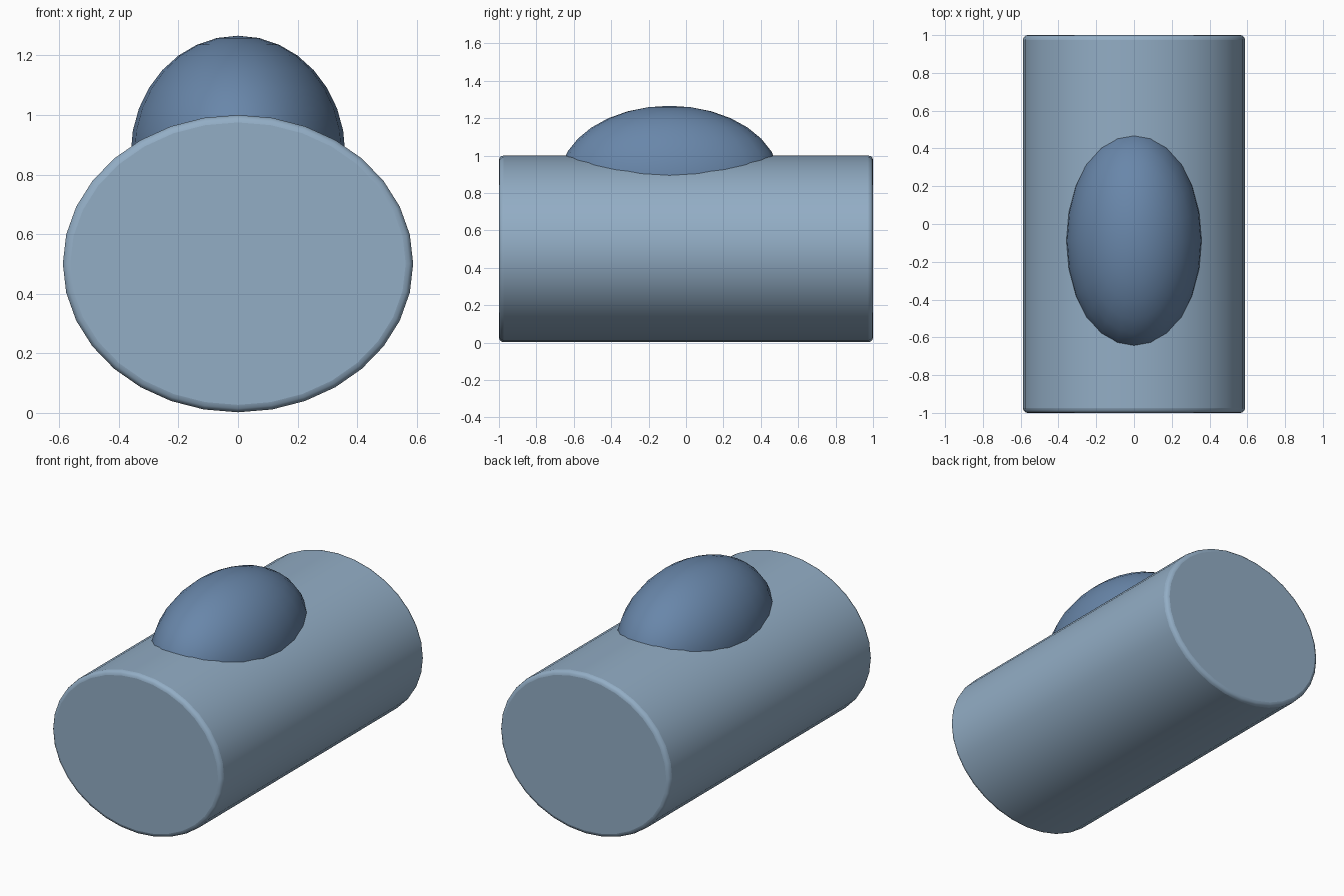
import bpy
from math import radians

if "Cube" in bpy.data.objects:
    bpy.data.objects.remove(bpy.data.objects["Cube"])


def material(name, color):
    m = bpy.data.materials.new(name)
    m.diffuse_color = color
    m.use_nodes = True
    m.node_tree.nodes["Principled BSDF"].inputs["Base Color"].default_value = m.diffuse_color
    return m


def finish(obj, name, mat):
    obj.name = name
    obj.data.materials.append(mat)
    bpy.ops.object.transform_apply(location=False, rotation=True, scale=True)


light_blue = material("light_blue", (0.29, 0.42, 0.56, 1))
dark_blue = material("dark_blue", (0.14, 0.24, 0.40, 1))

# Oval barrel lying along y, with softened end rims
bpy.ops.mesh.primitive_cylinder_add(vertices=32, radius=1, depth=2,
                                    location=(0, 0, 0.501), rotation=(radians(90), 0, 0))
body = bpy.context.object
body.scale = (0.588, 0.499, 1)
finish(body, "body", light_blue)
bevel = body.modifiers.new("rim_bevel", 'BEVEL')
bevel.width = 0.025
bevel.segments = 3
bevel.limit_method = 'ANGLE'
bevel.angle_limit = radians(40)
bpy.ops.object.shade_smooth_by_angle(angle=radians(40))

# Canopy dome sunk into the top of the barrel
bpy.ops.mesh.primitive_uv_sphere_add(segments=24, ring_count=16, radius=1,
                                     location=(0, -0.088, 0.87))
dome = bpy.context.object
dome.scale = (0.36, 0.59, 0.396)
finish(dome, "canopy", dark_blue)
bpy.ops.object.shade_smooth_by_angle(angle=radians(40))
